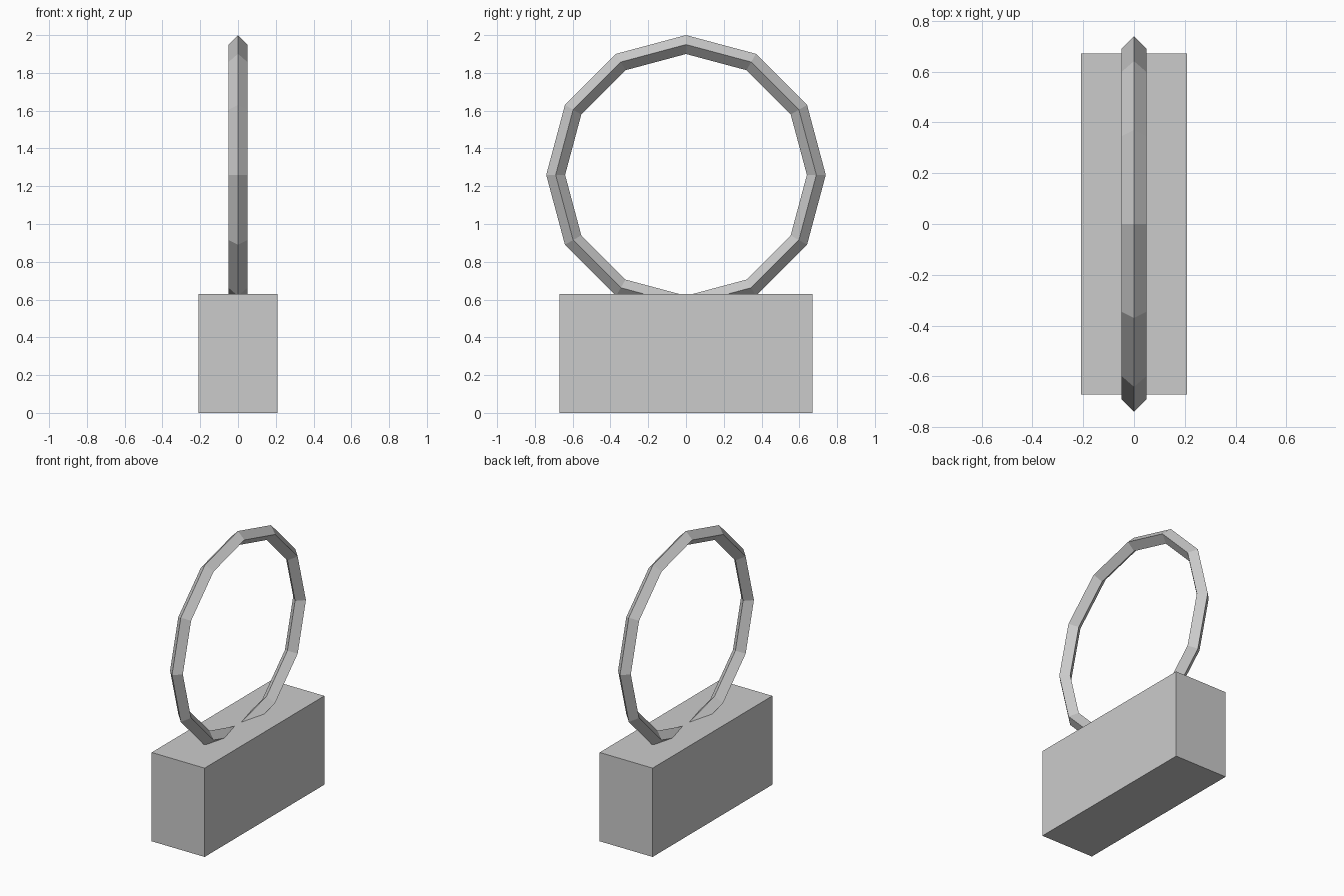
import bpy
import math

if "Cube" in bpy.data.objects:
    bpy.data.objects.remove(bpy.data.objects["Cube"])

grey = bpy.data.materials.new("plain_grey")
grey.diffuse_color = (0.6, 0.6, 0.6, 1.0)
grey.use_nodes = True
grey.node_tree.nodes["Principled BSDF"].inputs["Base Color"].default_value = grey.diffuse_color


def finish(name):
    obj = bpy.context.object
    obj.name = name
    obj.data.materials.append(grey)
    return obj


# Solid rectangular base
bpy.ops.mesh.primitive_cube_add(size=1, location=(0, 0, 0.315))
base = finish("base")
base.scale = (0.416, 1.342, 0.63)

# Upright twelve-sided ring with a diamond section, sunk into the base
bpy.ops.mesh.primitive_torus_add(
    major_segments=12, minor_segments=4,
    major_radius=0.69, minor_radius=0.05,
    location=(0, 0, 1.26), rotation=(0, math.pi / 2, 0))
ring = finish("ring")
bpy.ops.object.shade_flat()
